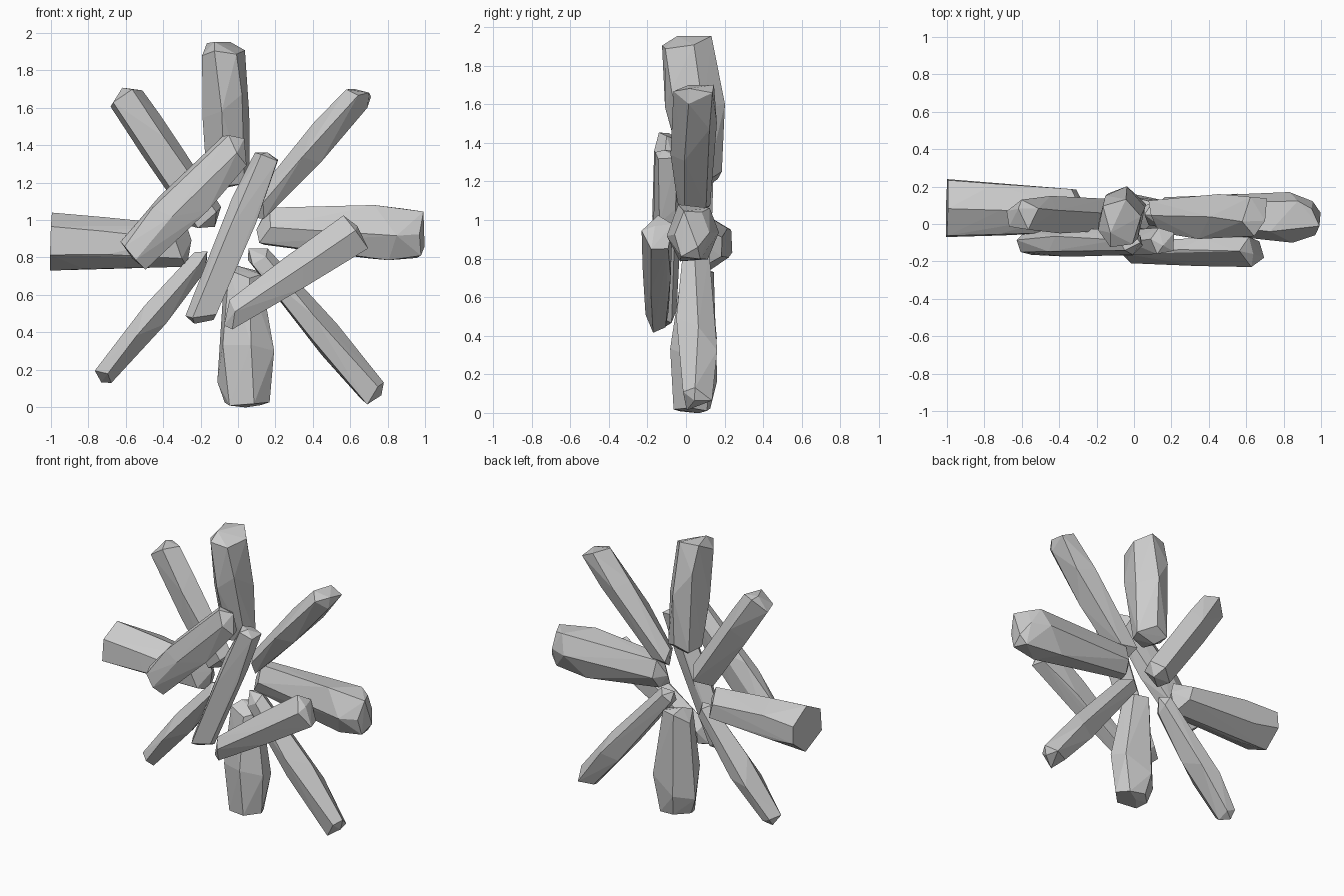
import bpy, bmesh, math, random
from mathutils import Vector

if "Cube" in bpy.data.objects:
    bpy.data.objects.remove(bpy.data.objects["Cube"])


def shard(name, outer, inner, widths, depths, sides=6, seed=1, tip=0.04, mid=0.42):
    """Rough faceted shard: three irregular rings plus two blunt tips, wrapped in a hull.
    widths are measured across the front plane, depths front to back (outer, middle, inner)."""
    rng = random.Random(seed)
    a, b = Vector(outer), Vector(inner)
    axis = (b - a).normalized()
    u = axis.cross(Vector((0, 1, 0))).normalized()
    v = u.cross(axis).normalized()
    length = (b - a).length
    phase = rng.uniform(0, math.tau / sides)
    bm = bmesh.new()

    stations = (tip, length * mid, length - 0.06)
    for i, (s, w, d) in enumerate(zip(stations, widths, depths)):
        pts = []
        for k in range(sides):
            ang = phase + math.tau * (k + rng.uniform(-0.15, 0.15)) / sides
            pts.append((math.cos(ang), math.sin(ang)))
        # fit the uneven polygon exactly to the wanted width and depth
        lo = [min(p[j] for p in pts) for j in (0, 1)]
        hi = [max(p[j] for p in pts) for j in (0, 1)]
        for p in pts:
            pu = ((p[0] - lo[0]) / (hi[0] - lo[0]) - 0.5) * w
            pv = ((p[1] - lo[1]) / (hi[1] - lo[1]) - 0.5) * d
            slide = rng.uniform(-1, 1) * (min(tip, 0.04) * 0.8, 0.14, 0.04)[i]
            bm.verts.new(a + axis * (s + slide) + u * pu + v * pv)

    # blunt, off-centre tips
    if tip > 0:
        bm.verts.new(a + u * rng.uniform(-0.25, 0.25) * widths[0] + v * rng.uniform(-0.25, 0.25) * depths[0])
    bm.verts.new(b + u * rng.uniform(-0.25, 0.25) * widths[2])

    hull = bmesh.ops.convex_hull(bm, input=bm.verts)
    junk = set(hull["geom_interior"]) | set(hull["geom_unused"])
    bmesh.ops.delete(bm, geom=[g for g in junk if isinstance(g, bmesh.types.BMVert)], context='VERTS')
    bmesh.ops.recalc_face_normals(bm, faces=bm.faces)
    mesh = bpy.data.meshes.new(name)
    bm.to_mesh(mesh)
    bm.free()
    obj = bpy.data.objects.new(name, mesh)
    bpy.context.collection.objects.link(obj)
    return obj


# Radiating outer shards
shard("top_shard", (-0.08, 0.0, 1.96), (-0.05, 0.10, 1.17),
      (0.23, 0.25, 0.23), (0.26, 0.31, 0.19), 6, 3)
shard("upper_right_shard", (0.68, 0.04, 1.70), (0.08, 0.04, 1.03),
      (0.15, 0.17, 0.12), (0.21, 0.24, 0.17), 5, 5)
shard("upper_left_shard", (-0.63, 0.05, 1.70), (-0.13, 0.05, 0.96),
      (0.19, 0.20, 0.19), (0.16, 0.20, 0.17), 5, 8)
shard("left_shard", (-1.0, 0.085, 0.885), (-0.25, 0.07, 0.86),
      (0.31, 0.28, 0.22), (0.31, 0.28, 0.23), 6, 2, tip=0.0)
shard("right_shard", (1.0, 0.03, 0.92), (0.10, 0.06, 0.97),
      (0.25, 0.29, 0.20), (0.18, 0.27, 0.17), 6, 11, mid=0.3)
shard("bottom_shard", (0.05, 0.03, 0.0), (0.02, 0.06, 0.76),
      (0.24, 0.31, 0.20), (0.19, 0.25, 0.17), 6, 4, tip=0.02, mid=0.3)
shard("lower_left_shard", (-0.74, 0.05, 0.14), (-0.16, 0.05, 0.83),
      (0.11, 0.15, 0.11), (0.15, 0.22, 0.14), 5, 6)
shard("lower_right_shard", (0.75, 0.06, 0.05), (0.07, 0.05, 0.86),
      (0.15, 0.17, 0.12), (0.15, 0.21, 0.14), 5, 9)

# Crossing shards on the front
shard("front_left_shard", (-0.57, -0.10, 0.80), (0.04, -0.10, 1.43),
      (0.20, 0.24, 0.20), (0.13, 0.15, 0.13), 6, 7, tip=0.02)
shard("front_middle_shard", (0.16, -0.09, 1.36), (-0.22, -0.11, 0.44),
      (0.13, 0.17, 0.15), (0.14, 0.14, 0.12), 5, 12, tip=0.02)
shard("front_right_shard", (0.65, -0.15, 0.95), (-0.09, -0.15, 0.46),
      (0.22, 0.19, 0.14), (0.16, 0.15, 0.12), 5, 10, tip=0.03)
